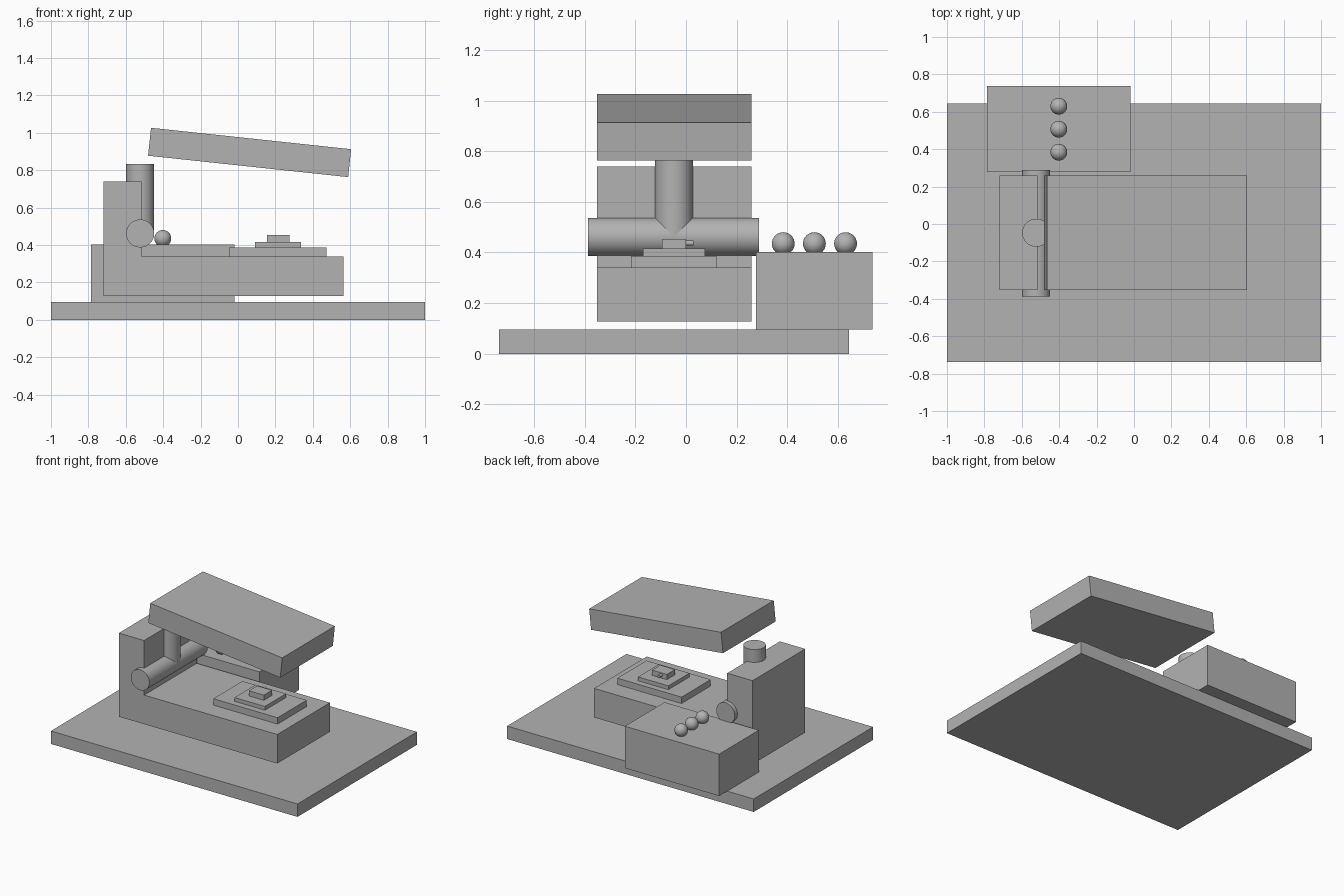
import bpy
import bmesh
import math
from mathutils import Vector

default = bpy.data.objects.get("Cube")
if default:
    bpy.data.objects.remove(default, do_unlink=True)

GREY = (0.45, 0.45, 0.45, 1.0)
grey = bpy.data.materials.new("plain grey")
grey.use_nodes = True
grey.diffuse_color = GREY
grey.node_tree.nodes["Principled BSDF"].inputs["Base Color"].default_value = GREY


def finish(name, bm):
    """Turn a bmesh into a named grey object."""
    bmesh.ops.recalc_face_normals(bm, faces=bm.faces)
    mesh = bpy.data.meshes.new(name)
    bm.to_mesh(mesh)
    bm.free()
    mesh.materials.append(grey)
    obj = bpy.data.objects.new(name, mesh)
    bpy.context.collection.objects.link(obj)
    return obj


def smooth(obj):
    bpy.ops.object.select_all(action="DESELECT")
    obj.select_set(True)
    bpy.context.view_layer.objects.active = obj
    bpy.ops.object.shade_smooth_by_angle(angle=math.radians(35))


def box(name, x, y, z):
    """Box from (min, max) pairs, with its origin in the middle."""
    bm = bmesh.new()
    bmesh.ops.create_cube(bm, size=1)
    bmesh.ops.scale(bm, verts=bm.verts, vec=[b - a for a, b in (x, y, z)])
    obj = finish(name, bm)
    obj.location = [(a + b) / 2 for a, b in (x, y, z)]
    return obj


def rod(name, start, end, radius, segments=48):
    """Capped cylinder between two points."""
    start, end = Vector(start), Vector(end)
    bm = bmesh.new()
    bmesh.ops.create_cone(bm, cap_ends=True, segments=segments, radius1=radius,
                          radius2=radius, depth=(end - start).length)
    obj = finish(name, bm)
    obj.location = (start + end) / 2
    obj.rotation_euler = (end - start).to_track_quat("Z", "Y").to_euler()
    smooth(obj)
    return obj


def ball(name, centre, radius):
    bm = bmesh.new()
    bmesh.ops.create_uvsphere(bm, u_segments=32, v_segments=16, radius=radius)
    obj = finish(name, bm)
    obj.location = centre
    smooth(obj)
    return obj


# Base board
box("base_board", (-1, 1), (-0.739, 0.644), (0, 0.095))

# L-shaped body: low bed with an upright at one end
Y_FRONT, Y_BACK = -0.352, 0.258
profile = [(-0.72, 0.127), (0.565, 0.127), (0.565, 0.34),
           (-0.515, 0.34), (-0.515, 0.74), (-0.72, 0.74)]
bm = bmesh.new()
face = bm.faces.new([bm.verts.new((x, Y_FRONT, z)) for x, z in profile])
side = bmesh.ops.extrude_face_region(bm, geom=[face])["geom"]
bmesh.ops.translate(bm, vec=(0, Y_BACK - Y_FRONT, 0),
                    verts=[v for v in side if isinstance(v, bmesh.types.BMVert)])
finish("body", bm)

# Hinge bar and post
rod("hinge_bar", (-0.523, -0.387, 0.462), (-0.523, 0.289, 0.462), 0.075)
rod("hinge_post", (-0.523, -0.047, 0.462), (-0.523, -0.047, 0.834), 0.075)

# Raised, tilted lid
lid = box("lid", (-0.476, 0.6), (Y_FRONT, Y_BACK), (0.82, 0.97))
lid.rotation_euler.y = math.radians(6.1)

# Stepped plates on the bed, with a small peg
box("lower_plate", (-0.048, 0.473), (-0.217, 0.12), (0.34, 0.387))
box("middle_plate", (0.091, 0.337), (-0.17, 0.075), (0.387, 0.415))
box("upper_block", (0.155, 0.276), (-0.095, 0), (0.415, 0.453))
rod("side_peg", (0.2, -0.01, 0.437), (0.2, 0.03, 0.437), 0.01, 20)

# Control box with a row of knobs
box("control_box", (-0.785, -0.02), (0.277, 0.737), (0.095, 0.402))
for i in range(3):
    ball(f"knob_{i + 1}", (-0.402, 0.384 + i * 0.123, 0.435), 0.045)
